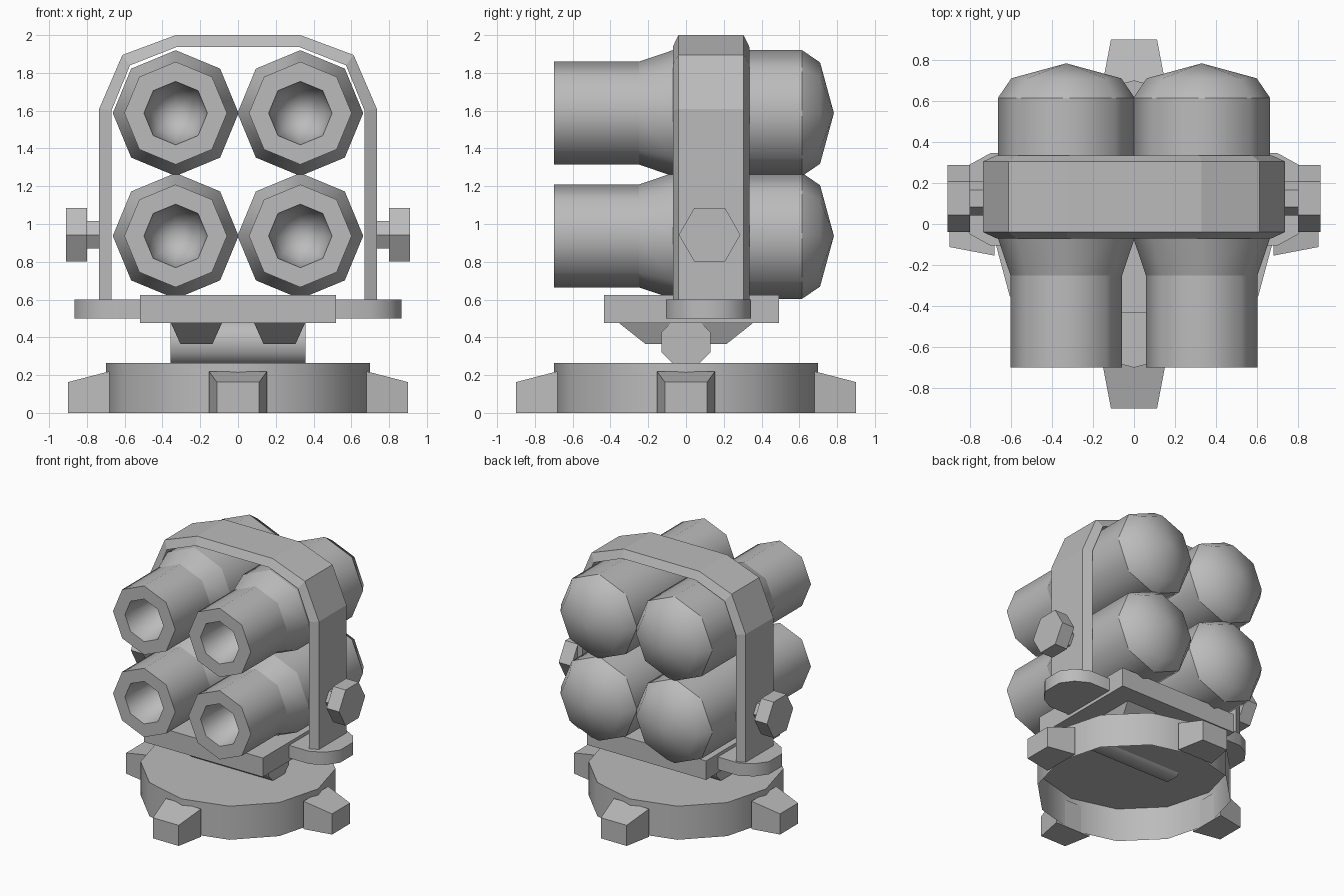
import bpy, bmesh
from math import sin, cos, pi, radians
from mathutils import Vector

cube = bpy.data.objects.get("Cube")
if cube:
    bpy.data.objects.remove(cube, do_unlink=True)

metal = bpy.data.materials.new("grey_metal")
metal.use_nodes = True
GREY = (0.5, 0.5, 0.5, 1)
metal.diffuse_color = GREY
metal.node_tree.nodes["Principled BSDF"].inputs["Base Color"].default_value = GREY


def finish(name, bm, smooth=None):
    bmesh.ops.recalc_face_normals(bm, faces=bm.faces)
    mesh = bpy.data.meshes.new(name)
    bm.to_mesh(mesh)
    bm.free()
    mesh.materials.append(metal)
    ob = bpy.data.objects.new(name, mesh)
    bpy.context.collection.objects.link(ob)
    if smooth:
        bpy.ops.object.select_all(action='DESELECT')
        ob.select_set(True)
        bpy.context.view_layer.objects.active = ob
        bpy.ops.object.shade_smooth_by_angle(angle=radians(smooth))
    return ob


def loft(name, rings, caps=(True, True), closed=False, smooth=None):
    """Join equal rings of points with quads; cap or close the ends."""
    bm = bmesh.new()
    loops = [[bm.verts.new(p) for p in ring] for ring in rings]
    n = len(loops[0])
    pairs = list(zip(loops, loops[1:])) + ([(loops[-1], loops[0])] if closed else [])
    for a, b in pairs:
        for i in range(n):
            j = (i + 1) % n
            bm.faces.new((a[i], a[j], b[j], b[i]))
    if not closed:
        for use, loop in zip(caps, (loops[0], loops[-1])):
            if use:
                bm.faces.new(loop)
    return finish(name, bm, smooth)


def rect(cx, cy, hx, hy, z):
    return [Vector((cx + sx * hx, cy + sy * hy, z))
            for sx, sy in ((-1, -1), (1, -1), (1, 1), (-1, 1))]


def circle(n, r, offset=0):
    return [(r * cos(2 * pi * (i + offset) / n), r * sin(2 * pi * (i + offset) / n))
            for i in range(n)]


def prism_x(name, n, r, x0, x1, y, z, offset=0, smooth=None):
    return loft(name, [[(x, y + a, z + b) for a, b in circle(n, r, offset)]
                       for x in (x0, x1)], smooth=smooth)


# Hollow base drum, open underneath
loft("base_drum", [[(x, y, z) for x, y in circle(12, 0.7)] for z in (0, 0.265)],
     caps=(False, True), smooth=40)

# Four tapered feet around the drum
for k, side in enumerate(("left", "back", "right", "front")):
    c, s = round(cos(k * pi / 2)), round(sin(k * pi / 2))
    rings = []
    for r, w, h in ((0.68, 0.154, 0.22), (0.9, 0.112, 0.163)):
        rings.append([(c * r - s * t, s * r + c * t, z)
                      for t, z in ((-w, 0), (w, 0), (w, h), (-w, h))])
    loft(side + "_foot", rings)

# Pivot and platform with two tapered ribs
prism_x("pivot_roller", 8, 0.14, -0.357, 0.357, 0, 0.375, 0.5, smooth=50)
loft("platform", [rect(0, 0.03, 0.52, 0.463, z) for z in (0.475, 0.625)])
for s, side in ((1, "left"), (-1, "right")):
    loft(side + "_platform_rib", [rect(s * 0.22, 0, 0.085, 0.215, 0.365),
                                  rect(s * 0.22, 0, 0.135, 0.355, 0.476)])

# Strap hoop: trapezoid section swept along an angular arch
half_arch = [((0.735, 0.6), (0.67, 0.6)), ((0.735, 1.61), (0.67, 1.6)),
             ((0.612, 1.895), (0.572, 1.84)), ((0.33, 2.0), (0.322, 1.938))]
arch = half_arch + [((-o[0], o[1]), (-i[0], i[1])) for o, i in reversed(half_arch)]
loft("hoop", [[(o[0], -0.04, o[1]), (o[0], 0.305, o[1]),
               (i[0], 0.335, i[1]), (i[0], -0.07, i[1])] for o, i in arch])

# Hoop mounting plates and side bolts
plate = [(0.48, 0.225), (0.70, 0.225), (0.80, 0.17), (0.865, 0.08)]
outline = plate + [(x, -y) for x, y in reversed(plate)]
for s, side in ((1, "left"), (-1, "right")):
    loft(side + "_hoop_plate", [[(s * x, 0.12 + y, z) for x, y in outline]
                                for z in (0.5, 0.6)], smooth=50)
    prism_x(side + "_bolt_shaft", 6, 0.083, s * 0.7, s * 0.81, 0.125, 0.943)
    prism_x(side + "_bolt_head", 6, 0.163, s * 0.8, s * 0.91, 0.125, 0.943)


def revolve(name, x, z, strips):
    """Eight-sided turned part along y; each strip keeps its own crisp border."""
    bm = bmesh.new()
    for strip in strips:
        loops = []
        for r, y in strip:
            ring = circle(8, r) if r else [(0, 0)]
            loops.append([bm.verts.new((x + a, y, z + b)) for a, b in ring])
        for a, b in zip(loops, loops[1:]):
            for i in range(8):
                j = (i + 1) % 8
                if len(b) == 1:
                    bm.faces.new((a[j], a[i], b[0]))
                else:
                    bm.faces.new((a[j], a[i], b[i], b[j]))
    ob = finish(name, bm, 60)
    return ob


# Four launch tubes: bore, muzzle rim, barrel, flare, body and domed back
for sz, z in (("upper", 1.587), ("lower", 0.937)):
    for side, x in (("left", 0.33), ("right", -0.33)):
        revolve(f"{sz}_{side}_tube", x, z, [
            [(0.168, -0.7), (0.272, -0.7)],
            [(0.272, -0.7), (0.272, -0.25)],
            [(0.272, -0.25), (0.333, -0.07)],
            [(0.333, -0.07), (0.333, 0.615)],
            [(0.333, 0.615), (0.268, 0.71), (0, 0.783)]])
        bore = revolve(f"{sz}_{side}_bore", x, z,
                       [[(0.168, -0.7), (0.125, -0.45), (0, -0.38)]])
        bore.data.flip_normals()
